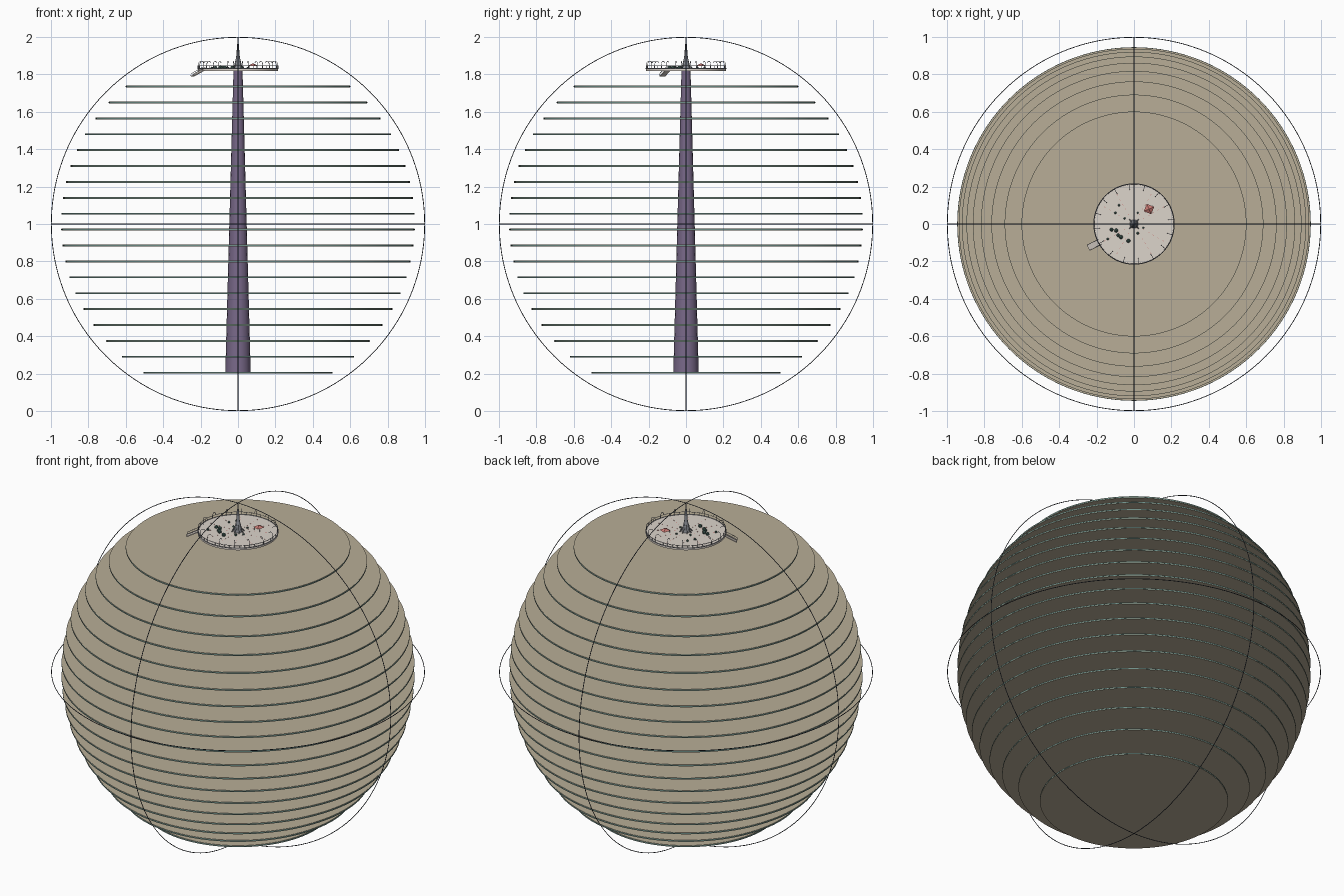
import bpy, math, random
from mathutils import Vector

if "Cube" in bpy.data.objects:
    bpy.data.objects.remove(bpy.data.objects["Cube"])
random.seed(4)


def mat(name, r, g, b):
    m = bpy.data.materials.new(name)
    m.diffuse_color = (r, g, b, 1)
    m.use_nodes = True
    m.node_tree.nodes["Principled BSDF"].inputs["Base Color"].default_value = m.diffuse_color
    return m


TAN = mat("tan_floor", 0.48, 0.42, 0.31)
TEAL = mat("teal_edge", 0.16, 0.28, 0.25)
PURPLE = mat("purple_column", 0.19, 0.14, 0.25)
PALE = mat("pale_deck", 0.72, 0.66, 0.6)
GREY = mat("grey_metal", 0.25, 0.26, 0.29)
DARK = mat("dark_ring", 0.05, 0.06, 0.08)
GREEN = mat("dark_green", 0.07, 0.14, 0.12)
RED = mat("red_canopy", 0.6, 0.2, 0.18)


def finish(name, m, smooth=True):
    o = bpy.context.object
    o.name = name
    o.data.materials.append(m)
    if smooth:
        bpy.ops.object.shade_smooth_by_angle()
    return o


def cone(name, m, z0, z1, r0, r1, sides=96, x=0, y=0, smooth=True):
    bpy.ops.mesh.primitive_cone_add(vertices=sides, radius1=r0, radius2=r1,
                                    depth=z1 - z0, location=(x, y, (z0 + z1) / 2))
    return finish(name, m, smooth)


def torus(name, m, z, major, minor, rot=(0, 0, 0), seg=128):
    bpy.ops.mesh.primitive_torus_add(major_segments=seg, minor_segments=6, major_radius=major,
                                     minor_radius=minor, location=(0, 0, z), rotation=rot)
    return finish(name, m)


def box(name, m, loc, size, rot=(0, 0, 0)):
    bpy.ops.mesh.primitive_cube_add(size=1, location=loc, rotation=rot)
    o = finish(name, m, False)
    o.scale = size
    return o


def tubes(name, m, paths, radius):
    c = bpy.data.curves.new(name, 'CURVE')
    c.dimensions = '3D'
    c.bevel_depth = radius
    c.bevel_resolution = 1
    c.use_fill_caps = True
    for pts in paths:
        s = c.splines.new('POLY')
        s.points.add(len(pts) - 1)
        for p, q in zip(s.points, pts):
            p.co = (*q, 1)
    c.materials.append(m)
    o = bpy.data.objects.new(name, c)
    bpy.context.collection.objects.link(o)
    return o


# three thin great circles around the sphere
H = math.pi / 2
for name, rot in (("equator_ring", (0, 0, 0)), ("front_ring", (H, 0, 0)), ("side_ring", (0, H, 0))):
    torus(name, DARK, 1.0, 0.998, 0.002, rot, 160)

# stacked floors following a spherical envelope
for i in range(19):
    z = 0.205 + 0.085 * i
    r = math.sqrt(0.893 - (z - 1.005) ** 2)
    cone(f"floor_{i + 1}", TAN, z - 0.005, z + 0.005, r, r, 128)
    cone(f"floor_edge_{i + 1}", TEAL, z - 0.003, z + 0.003, r + 0.001, r + 0.001, 128)

# central tapered column and spire
cone("column", PURPLE, 0.205, 1.825, 0.068, 0.024, 16)
cone("spire_base", GREY, 1.83, 1.89, 0.024, 0.010, 12)
cone("spire_tip", GREY, 1.89, 2.0, 0.010, 0.0008, 12)

# top deck
DZ = 1.831
cone("deck", PALE, 1.819, DZ, 0.215, 0.215, 64)
torus("deck_rim", GREY, DZ, 0.215, 0.0025, seg=64)
torus("deck_handrail", GREY, 1.846, 0.214, 0.0012, seg=64)


def polar(r, a, z):
    return Vector((r * math.cos(a), r * math.sin(a), z))


# railing posts
angles = [math.tau * i / 48 for i in range(48)]
tubes("railing_posts", GREY, [[polar(0.214, a, DZ), polar(0.214, a, 1.847)] for a in angles], 0.0012)

# lamps with tops curving inward
lamps = []
for i in range(16):
    a = math.tau * (i + 0.3) / 16
    pts = [polar(0.212, a, DZ), polar(0.212, a, 1.855)]
    pts += [polar(0.198 + 0.014 * math.cos(t), a, 1.855 + 0.016 * math.sin(t))
            for t in (0.5, 1.0, 1.57, 2.2, 2.8)]
    lamps.append(pts)
tubes("curved_lamps", GREY, lamps, 0.0014)

# dotted radial paving lines
for i in range(12):
    a = math.tau * i / 12
    for r in (0.06, 0.09, 0.12, 0.15, 0.18):
        box("paving_mark", RED, polar(r, a, DZ), (0.010, 0.0015, 0.001), (0, 0, a))

# star-shaped fins around the spire
for i in range(8):
    a = math.tau * i / 8
    tubes("spire_fin", GREY, [[polar(0.034, a, DZ), polar(0.018, a, 1.85), polar(0.008, a, 1.89)]], 0.0025)

# planters and seats on the deck
for x, y, s in ((-0.12, -0.03, .011), (-0.095, -0.035, .012), (-0.085, -0.06, .010), (-0.07, -0.07, .012),
                (-0.03, -0.09, .012), (0.02, -0.05, .008), (-0.10, 0.06, .007), (-0.08, 0.10, .007),
                (-0.05, 0.03, .006), (0.05, -0.02, .006), (0.02, 0.06, .006), (-0.14, -0.08, .007)):
    bpy.ops.mesh.primitive_ico_sphere_add(subdivisions=1, radius=s, location=(x, y, DZ + s * 0.5),
                                          rotation=(0, 0, random.random() * 3))
    finish("planter", GREEN, False)

# red canopy on four legs
tubes("canopy_legs", GREY, [[(0.08 + sx, 0.08 + sy, DZ), (0.08 + sx, 0.08 + sy, 1.847)]
                            for sx in (-.018, .018) for sy in (-.018, .018)], 0.0014)
canopy = cone("canopy", RED, 1.846, 1.858, 0.03, 0.002, 4, 0.08, 0.08, False)
canopy.rotation_euler.z = 0.4

# ramp sloping down from the deck edge
a = math.atan2(-0.125, -0.24)
start, end = polar(0.205, a, 1.825), polar(0.275, a, 1.79)
d = end - start
quat = d.to_track_quat('X', 'Z')
box("ramp", PALE, (start + end) / 2, (d.length, 0.032, 0.005), quat.to_euler())
side = quat @ Vector((0, 0.016, 0))
up = Vector((0, 0, 0.013))
tubes("ramp_rails", GREY, [[start + k * side + up, end + k * side + up, end + k * side]
                           for k in (-1, 1)], 0.0014)
